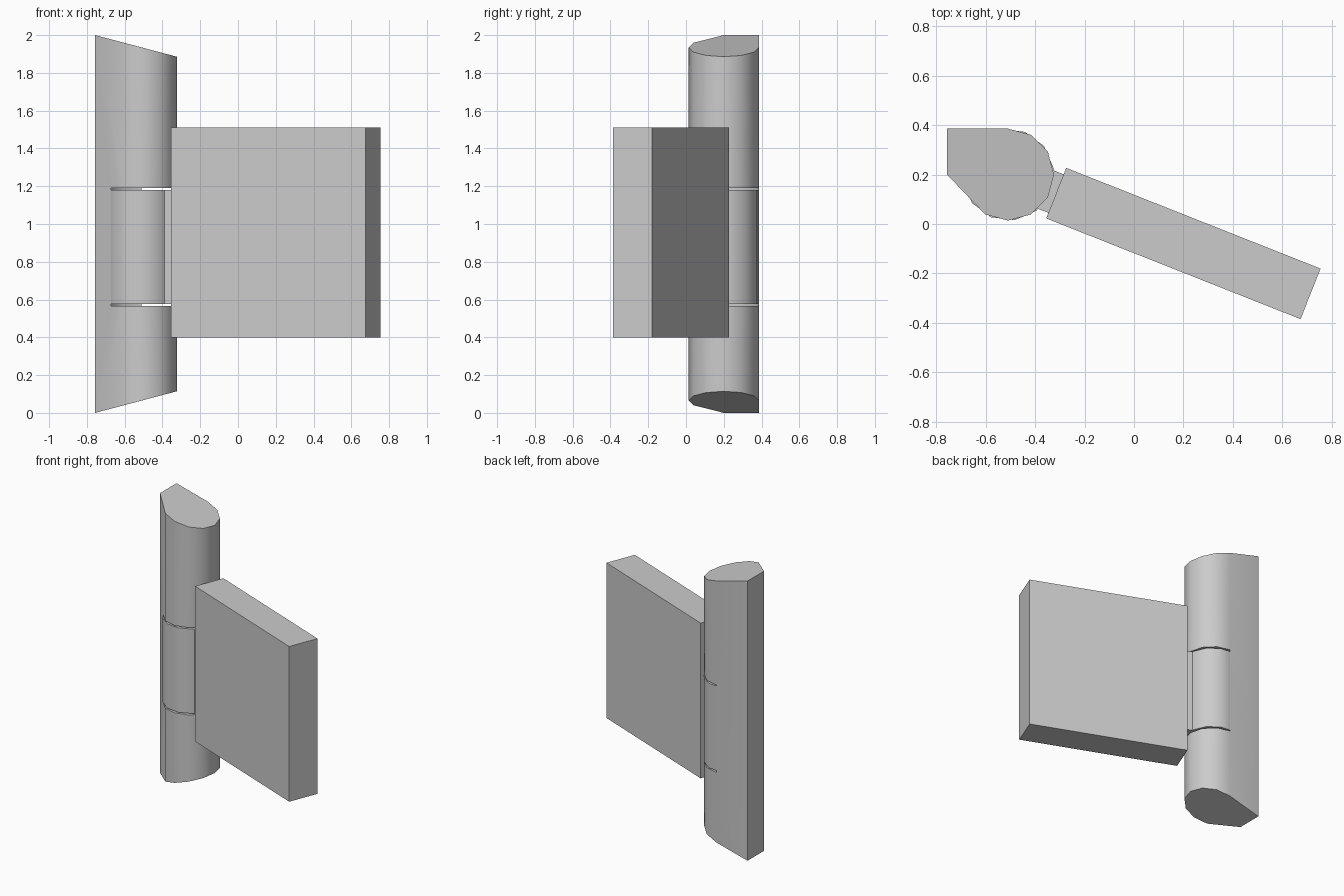
import bpy
import bmesh
from math import cos, sin, radians
from mathutils import Matrix, Vector

if "Cube" in bpy.data.objects:
    bpy.data.objects.remove(bpy.data.objects["Cube"], do_unlink=True)

AXIS = Vector((-0.51, 0.2))
RADIUS = 0.186
TILT = radians(-21.6)
LEFT, BACK = -0.757, AXIS.y + RADIUS
SLOPE = 0.264

grey = bpy.data.materials.new("plain grey")
grey.use_nodes = True
colour = (0.6, 0.6, 0.6, 1)
grey.diffuse_color = colour
grey.node_tree.nodes["Principled BSDF"].inputs["Base Color"].default_value = colour


def arc(start, end, step=30, turn=0.0):
    """Points on the hinge barrel, angles in degrees."""
    return [(AXIS.x + RADIUS * cos(radians(a) + turn),
             AXIS.y + RADIUS * sin(radians(a) + turn))
            for a in range(start, end + step, step)]


def prism(name, outline, low, high):
    """Extrude an outline; low and high give z as a function of x."""
    bm = bmesh.new()
    bottom = [bm.verts.new((x, y, low(x))) for x, y in outline]
    top = [bm.verts.new((x, y, high(x))) for x, y in outline]
    bm.faces.new(bottom[::-1])
    bm.faces.new(top)
    n = len(outline)
    for i in range(n):
        j = (i + 1) % n
        bm.faces.new((bottom[i], bottom[j], top[j], top[i]))
    return finish(name, bm)


def finish(name, bm):
    bmesh.ops.recalc_face_normals(bm, faces=bm.faces)
    mesh = bpy.data.meshes.new(name)
    bm.to_mesh(mesh)
    bm.free()
    mesh.materials.append(grey)
    obj = bpy.data.objects.new(name, mesh)
    bpy.context.collection.objects.link(obj)
    return obj


def tilted_box(name, centre, size):
    """Box turned to the angle of the open leaf."""
    bm = bmesh.new()
    bmesh.ops.create_cube(bm, size=1)
    bm.transform(Matrix.Translation(centre) @ Matrix.Rotation(TILT, 4, "Z")
                 @ Matrix.Diagonal((*size, 1)))
    return finish(name, bm)


def select(obj):
    bpy.ops.object.select_all(action="DESELECT")
    obj.select_set(True)
    bpy.context.view_layer.objects.active = obj


# Fixed post with slanted ends
post_outline = [(LEFT, BACK), (LEFT, AXIS.y)] + arc(240, 450)
post = prism("hinge_post", post_outline,
             lambda x: SLOPE * (x - LEFT), lambda x: 2 - SLOPE * (x - LEFT))

# Rounded slot for the knuckle
slot_outline = arc(90, 210) + [(-0.67, -0.3), (0, -0.3), (0, 0.6), (AXIS.x, 0.6)]
slot = prism("slot_cutter", slot_outline, lambda x: 0.566, lambda x: 1.19)
slot.hide_render = True
cut = post.modifiers.new("slot", "BOOLEAN")
cut.operation = "DIFFERENCE"
cut.solver = "EXACT"
cut.object = slot
select(post)
bpy.ops.object.modifier_apply(modifier=cut.name)
bpy.data.objects.remove(slot, do_unlink=True)

# Turning knuckle
knuckle = prism("hinge_knuckle", arc(0, 330, turn=TILT),
                lambda x: 0.576, lambda x: 1.18)

for rounded in (post, knuckle):
    select(rounded)
    bpy.ops.object.shade_smooth_by_angle(angle=radians(32))

# Web joining knuckle to leaf, and the leaf itself
along = Vector((cos(TILT), sin(TILT)))
web = AXIS + along * 0.14
tilted_box("hinge_web", (web.x, web.y, 0.878), (0.16, 0.168, 0.604))
tilted_box("hinge_leaf", (0.2, -0.079, 0.955), (1.108, 0.22, 1.11))
